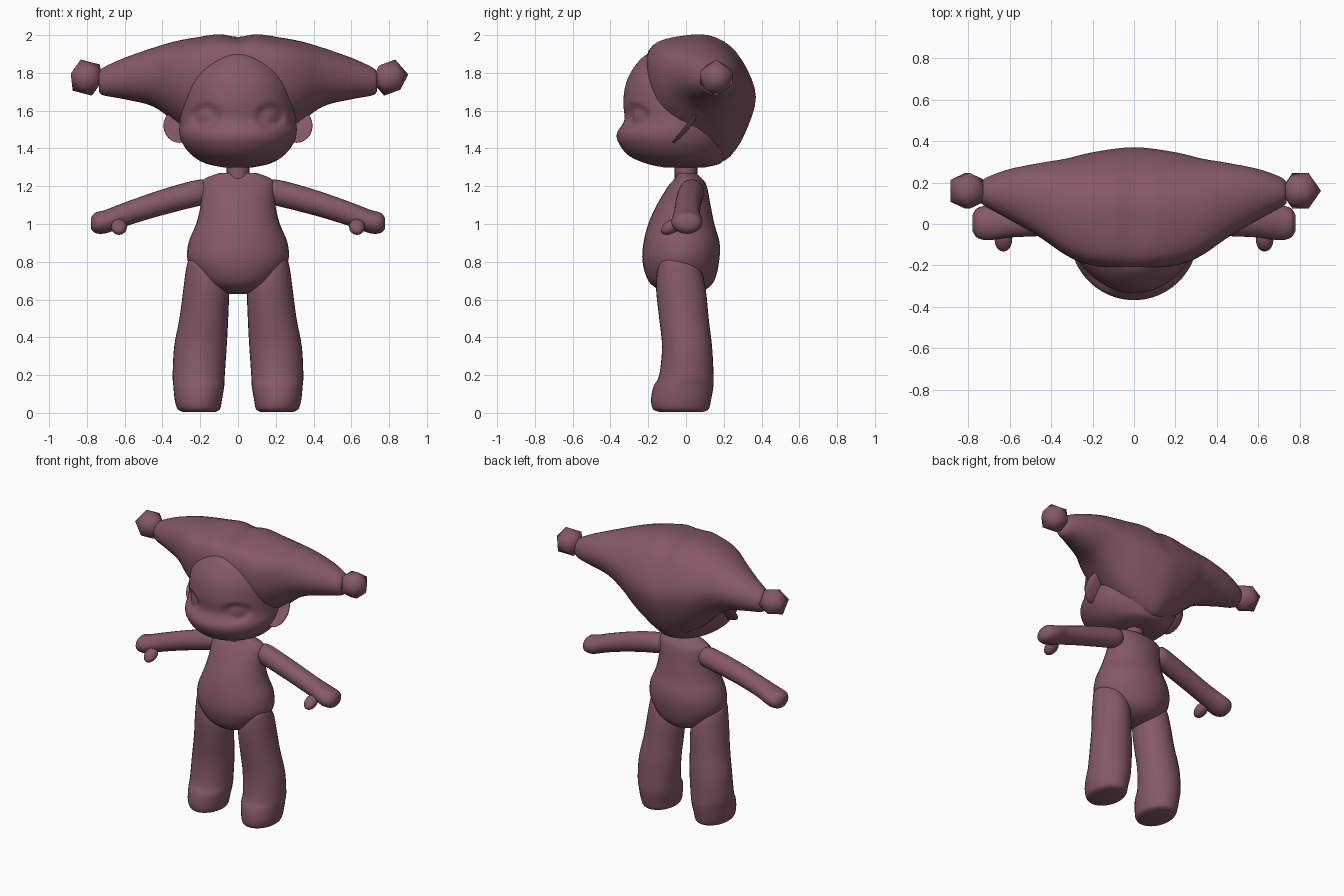
import bpy, bmesh
from math import sin, cos, pi, radians, hypot
from mathutils import Vector, Matrix

cube = bpy.data.objects.get("Cube")
if cube:
    bpy.data.objects.remove(cube, do_unlink=True)

mauve = bpy.data.materials.new("dusty_mauve")
colour = (0.235, 0.098, 0.138, 1)
mauve.use_nodes = True
mauve.diffuse_color = colour
mauve.node_tree.nodes["Principled BSDF"].inputs["Base Color"].default_value = colour


def finish(name, bm):
    """Turn a bmesh into a smooth shaded object."""
    bmesh.ops.recalc_face_normals(bm, faces=bm.faces)
    mesh = bpy.data.meshes.new(name)
    bm.to_mesh(mesh)
    bm.free()
    mesh.materials.append(mauve)
    for poly in mesh.polygons:
        poly.use_smooth = True
    mesh.set_sharp_from_angle(angle=radians(50))
    obj = bpy.data.objects.new(name, mesh)
    bpy.context.collection.objects.link(obj)
    return obj


def spline(points, steps, closed=False):
    """Catmull-Rom interpolation of number tuples."""
    pts = [Vector(p) for p in points]
    n = len(pts)
    pick = (lambda i: pts[i % n]) if closed else (lambda i: pts[max(0, min(n - 1, i))])
    out = []
    for i in range(n if closed else n - 1):
        a, b, c, d = (pick(i + k) for k in (-1, 0, 1, 2))
        for s in range(steps):
            t = s / steps
            out.append(b + (c - a) * (t / 2) + (a * 2 - b * 5 + c * 4 - d) * (t * t / 2)
                       + (b * 3 - a - c * 3 + d) * (t ** 3 / 2))
    return out if closed else out + [pts[-1]]


def skin(name, rings):
    """Bridge rings of points and cap both ends."""
    bm = bmesh.new()
    loops = [[bm.verts.new(p) for p in ring] for ring in rings]
    n = len(loops[0])
    for a, b in zip(loops, loops[1:]):
        for i in range(n):
            j = (i + 1) % n
            bm.faces.new((a[i], a[j], b[j], b[i]))
    bm.faces.new(loops[0])
    bm.faces.new(loops[-1])
    return finish(name, bm)


def upright(name, sections, side=1, n=32, steps=4, shape=None):
    """Vertical form from (z, x min, x max, y min, y max) sections."""
    rings = []
    for z, x0, x1, y0, y1 in (tuple(s) for s in spline(sections, steps)):
        ring = []
        for i in range(n):
            a = 2 * pi * i / n
            p = Vector((side * ((x0 + x1) + (x1 - x0) * cos(a)) / 2,
                        ((y0 + y1) + (y1 - y0) * sin(a)) / 2, z))
            ring.append(shape(p) if shape else p)
        rings.append(ring)
    return skin(name, rings)


def blob(name, centre, scale, tilt, bowl=0):
    """Tilted ellipsoid, optionally hollowed on its upper face."""
    bm = bmesh.new()
    bmesh.ops.create_uvsphere(bm, u_segments=24, v_segments=14, radius=1)
    for v in bm.verts:
        if v.co.z > 0:
            v.co.z -= bowl * max(0, 1 - hypot(v.co.x, v.co.y) ** 2)
    bm.transform(Matrix.Translation(centre) @ Matrix.Rotation(radians(tilt), 4, "X")
                 @ Matrix.Diagonal((*scale, 1)))
    return finish(name, bm)


# Torso and neck
def even(rows):
    return [(z, -w, w, y0, y1) for z, w, y0, y1 in rows]


upright("torso", even([
    (.63, .05, -.08, .04), (.65, .12, -.14, .1), (.7, .2, -.2, .15), (.8, .265, -.23, .175),
    (.9, .262, -.225, .178), (1, .222, -.2, .15), (1.1, .198, -.155, .13),
    (1.2, .194, -.095, .11), (1.24, .175, -.06, .085), (1.27, .1, -.045, .05)]))
upright("neck", even([(1.22, .06, -.06, .06), (1.36, .06, -.06, .06)]), n=20)


# Head with shallow eye sockets
def carve_eyes(p):
    if p.y < 0:
        d = hypot((abs(p.x) - .172) / .085, (p.z - 1.57) / .07)
        socket = max(0, min(1, (1 - d) / .3))
        ball = max(0, 1 - d * d / .36)
        p.y += .02 * socket - .013 * ball
    return p


upright("head", even([
    (1.3, .08, -.12, .1), (1.32, .17, -.21, .18), (1.36, .24, -.3, .21),
    (1.42, .29, -.352, .24), (1.48, .31, -.366, .26), (1.55, .308, -.327, .28),
    (1.65, .3, -.332, .29), (1.75, .283, -.316, .28), (1.83, .235, -.275, .24),
    (1.89, .145, -.22, .16), (1.915, .05, -.16, .05)]), n=96, steps=6, shape=carve_eyes)

# Two-pointed hood: a slanted section that rounds off towards the tips
profile = spline([(-1, .7), (-.8, .92), (-.3, 1), (.15, 1), (.55, .82), (.85, .45), (1, .05),
                  (.87, -.4), (.62, -.82), (.3, -1), (-.4, -.75), (-.8, -.25), (-1, .3)], 3, True)
half = [(0, -.21, .37, 1.33, 1.985), (.1, -.21, .362, 1.36, 2), (.22, -.2, .342, 1.43, 1.985),
        (.33, -.155, .315, 1.53, 1.966), (.45, -.07, .295, 1.62, 1.932),
        (.6, .02, .265, 1.66, 1.88), (.71, .08, .225, 1.68, 1.83), (.735, .1, .2, 1.7, 1.805)]
hood_rings = []
for x, y0, y1, z0, z1 in (tuple(s) for s in spline(
        [(-r[0], *r[1:]) for r in reversed(half[1:])] + half, 4)):
    t = min(1, abs(x) / .6)
    ring = []
    for p in profile:
        q = p.lerp(p.normalized(), t)
        ring.append((x, ((y0 + y1) + (y1 - y0) * q.x) / 2, ((z0 + z1) + (z1 - z0) * q.y) / 2))
    hood_rings.append(ring)
skin("hood", hood_rings)

# Paired parts
arm = [(.15, .03, 1.165, .045, .05), (.19, .03, 1.168, .066, .068), (.3, .02, 1.143, .068, .07),
       (.45, .01, 1.1, .068, .067), (.6, .005, 1.05, .07, .064), (.7, .005, 1.013, .083, .062),
       (.755, .005, 1.006, .072, .054), (.778, .005, 1.004, .04, .03)]
leg = [(0.005, .12, .29, -.14, .09), (.02, .095, .32, -.175, .12), (.07, .085, .335, -.185, .133),
       (.14, .073, .342, -.172, .145), (.2, .07, .346, -.142, .146), (.35, .06, .338, -.127, .138),
       (.5, .052, .31, -.142, .12), (.65, .05, .29, -.158, .105), (.75, .08, .277, -.152, .08),
       (.8, .14, .265, -.135, .03), (.822, .18, .24, -.11, -.03)]
for label, side in (("left", 1), ("right", -1)):
    upright(label + "_leg", leg, side)

    rings = []
    for x, y, z, ry, rz in (tuple(s) for s in spline(arm, 4)):
        rings.append([(side * x, y + ry * cos(k * pi / 12), z + rz * sin(k * pi / 12))
                      for k in range(24)])
    skin(label + "_arm", rings)
    blob(label + "_thumb", (side * .63, -.078, .985), (.042, .06, .035), 30)
    blob(label + "_ear", (side * .31, 0, 1.52), (.085, .115, .022), 51, bowl=1.4)

    # Faceted pompom on the hood tip
    bm = bmesh.new()
    bmesh.ops.create_icosphere(bm, subdivisions=1, radius=.1)
    bm.transform(Matrix.Translation((side * .803, .16, 1.775)) @ Matrix.Rotation(side * .3, 4, "Y"))
    finish(label + "_pompom", bm)
